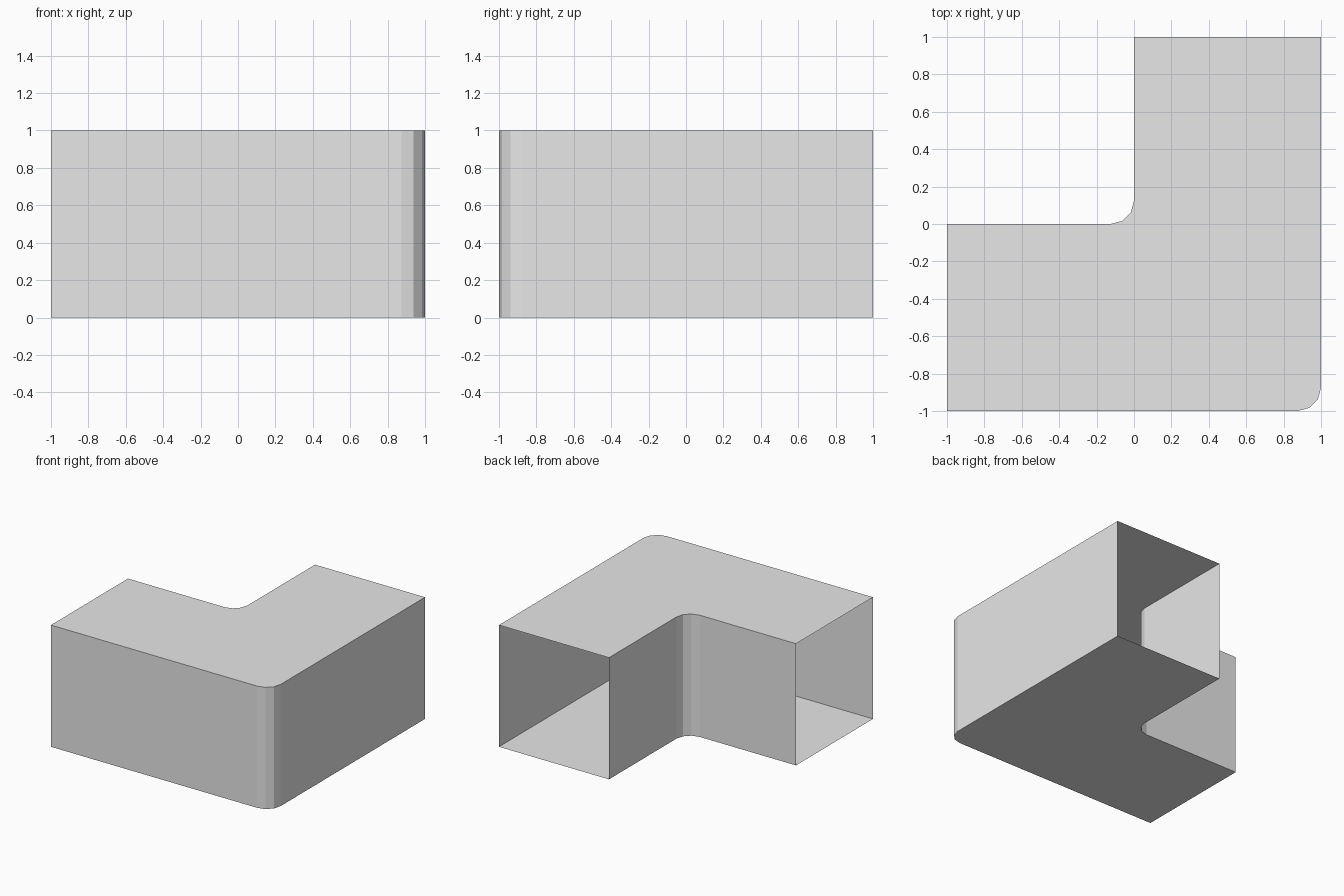
import bpy
import bmesh
from math import cos, sin, radians
from mathutils import Vector

cube = bpy.data.objects.get("Cube")
if cube:
    bpy.data.objects.remove(cube)

HEIGHT = 1.0
RADIUS = 0.125
STEPS = 3

# Plain grey sheet material
grey = bpy.data.materials.new("light_grey")
grey.use_nodes = True
colour = (0.8, 0.8, 0.8, 1)
grey.diffuse_color = colour
grey.node_tree.nodes["Principled BSDF"].inputs["Base Color"].default_value = colour


def bend(corner_x, corner_y):
    """Wall path from the left opening, round the corner, to the back opening."""
    centre = Vector((corner_x - RADIUS, corner_y + RADIUS, 0))
    path = [Vector((-1, corner_y, 0))]
    for i in range(STEPS + 1):
        a = radians(-90 + 90 * i / STEPS)
        path.append(centre + RADIUS * Vector((cos(a), sin(a), 0)))
    path.append(Vector((corner_x, 1, 0)))
    return path


# Duct elbow: L-shaped floor and roof joined by two bent walls, both ends open
outline = bend(1, -1) + bend(0, 0)[::-1]
half = len(outline) // 2
bm = bmesh.new()
low = [bm.verts.new(p) for p in outline]
high = [bm.verts.new(p + Vector((0, 0, HEIGHT))) for p in outline]
bm.faces.new(low[::-1])
bm.faces.new(high)
for i in range(len(outline) - 1):
    if i != half - 1:
        bm.faces.new((low[i], low[i + 1], high[i + 1], high[i]))

mesh = bpy.data.meshes.new("duct_elbow")
bm.to_mesh(mesh)
bm.free()
mesh.materials.append(grey)
duct = bpy.data.objects.new("duct_elbow", mesh)
bpy.context.collection.objects.link(duct)
